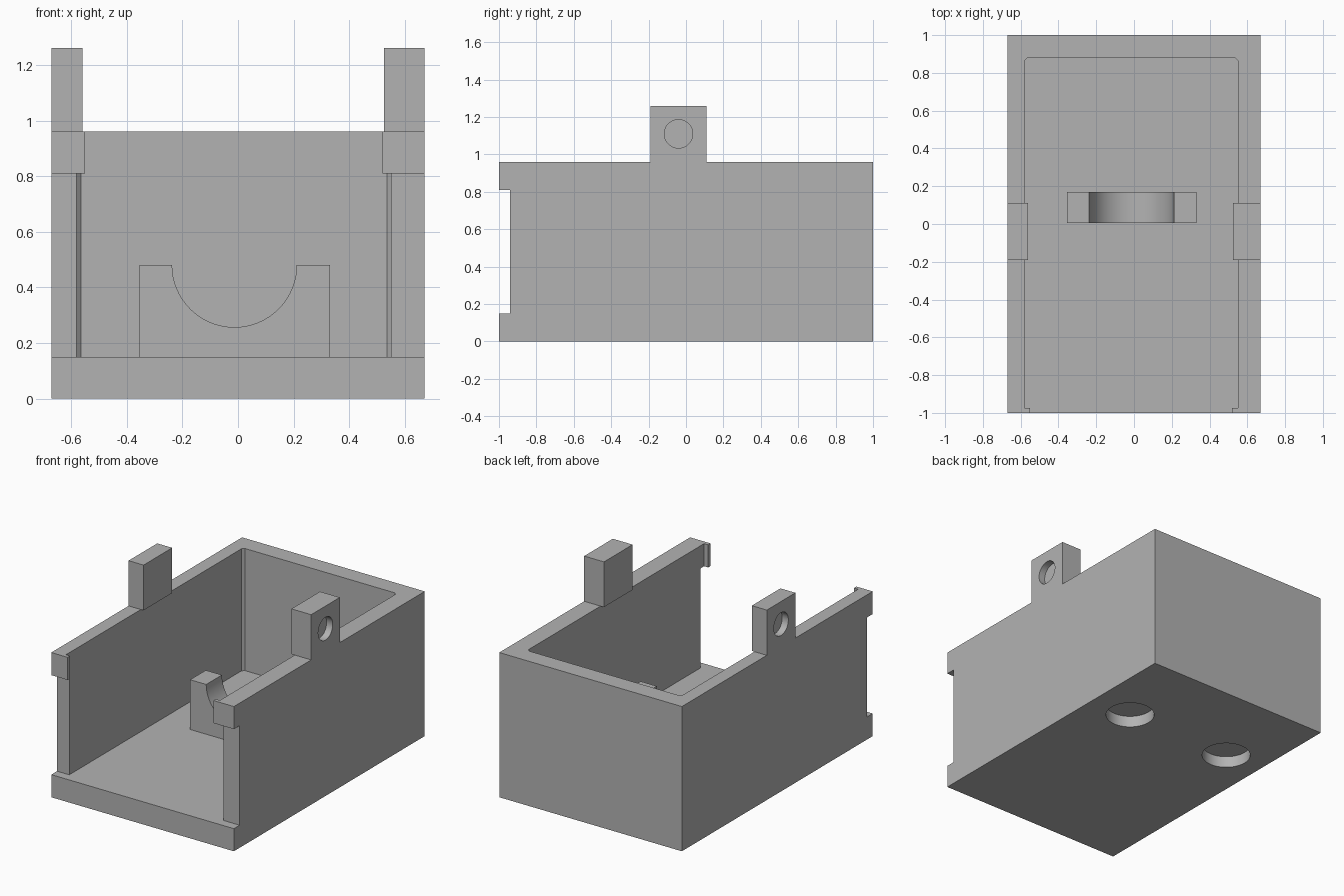
import bpy, bmesh, math
from mathutils import Matrix

old = bpy.data.objects.get("Cube")
if old:
    bpy.data.objects.remove(old, do_unlink=True)

grey = bpy.data.materials.new("light grey plastic")
grey.use_nodes = True
colour = (0.45, 0.45, 0.45, 1)
grey.diffuse_color = colour
grey.node_tree.nodes["Principled BSDF"].inputs["Base Color"].default_value = colour


def finish(name, bm):
    bmesh.ops.recalc_face_normals(bm, faces=bm.faces)
    mesh = bpy.data.meshes.new(name)
    bm.to_mesh(mesh)
    bm.free()
    mesh.materials.append(grey)
    obj = bpy.data.objects.new(name, mesh)
    bpy.context.collection.objects.link(obj)
    return obj


def prism(name, outline, z0, z1):
    bm = bmesh.new()
    face = bm.faces.new([bm.verts.new((x, y, z0)) for x, y in outline])
    top = bmesh.ops.extrude_face_region(bm, geom=[face])["geom"]
    verts = [v for v in top if isinstance(v, bmesh.types.BMVert)]
    bmesh.ops.translate(bm, verts=verts, vec=(0, 0, z1 - z0))
    return finish(name, bm)


def box(name, x, y, z):
    return prism(name, [(x[0], y[0]), (x[1], y[0]), (x[1], y[1]), (x[0], y[1])], *z)


def cylinder(name, centre, radius, depth, axis="Z"):
    bm = bmesh.new()
    turn = {"X": Matrix.Rotation(math.pi / 2, 4, "Y"),
            "Y": Matrix.Rotation(math.pi / 2, 4, "X"), "Z": Matrix()}[axis]
    bmesh.ops.create_cone(bm, cap_ends=True, segments=64, radius1=radius, radius2=radius,
                          depth=depth, matrix=Matrix.Translation(centre) @ turn)
    return finish(name, bm)


def activate(obj):
    bpy.ops.object.select_all(action="DESELECT")
    obj.select_set(True)
    bpy.context.view_layer.objects.active = obj


def cut(obj, cutter):
    mod = obj.modifiers.new("cut", "BOOLEAN")
    mod.operation, mod.solver, mod.object = "DIFFERENCE", "EXACT", cutter
    activate(obj)
    bpy.ops.object.modifier_apply(modifier=mod.name)
    bpy.data.objects.remove(cutter, do_unlink=True)


# Open-fronted tray: cavity with small lips at the front and eased back corners
body = box("case_body", (-0.67, 0.67), (-1, 1), (0, 0.96))
half = 0.565
cavity = [(half - 0.03, -1.2), (half - 0.03, -0.975), (half, -0.975),
          (half, 0.865), (half - 0.015, 0.88)]
mid = -0.015
outline = [(mid + x, y) for x, y in cavity] + [(mid - x, y) for x, y in reversed(cavity)]
cut(body, prism("cavity_cutter", outline, 0.15, 1.2))
# Step back the wall ends between the floor and the upper lips
cut(body, box("front_cutter", (-1, 1), (-1.2, -0.94), (0.15, 0.81)))
# Blind round recesses under the floor
for x in (-0.4, 0.377):
    cut(body, cylinder("recess_cutter", (x, 0.411, 0), 0.149, 0.15))

# Side tabs with blind pivot holes on their outer faces
tabs = []
for name, inner, outer in (("right_tab", -0.56, -0.67), ("left_tab", 0.525, 0.67)):
    tab = box(name, sorted((inner, outer)), (-0.19, 0.11), (0.96, 1.26))
    cut(tab, cylinder("pivot_cutter", (outer, -0.04, 1.11), 0.076, 0.09, "X"))
    tabs.append(tab)

# Cradle with a half-round seat
cradle = box("cradle", (-0.355, 0.33), (0.005, 0.17), (0.15, 0.48))
cut(cradle, cylinder("seat_cutter", (-0.013, 0.09, 0.481), 0.224, 1, "Y"))

for part in [body, cradle] + tabs:
    activate(part)
    bpy.ops.object.shade_smooth_by_angle(angle=math.radians(30))
